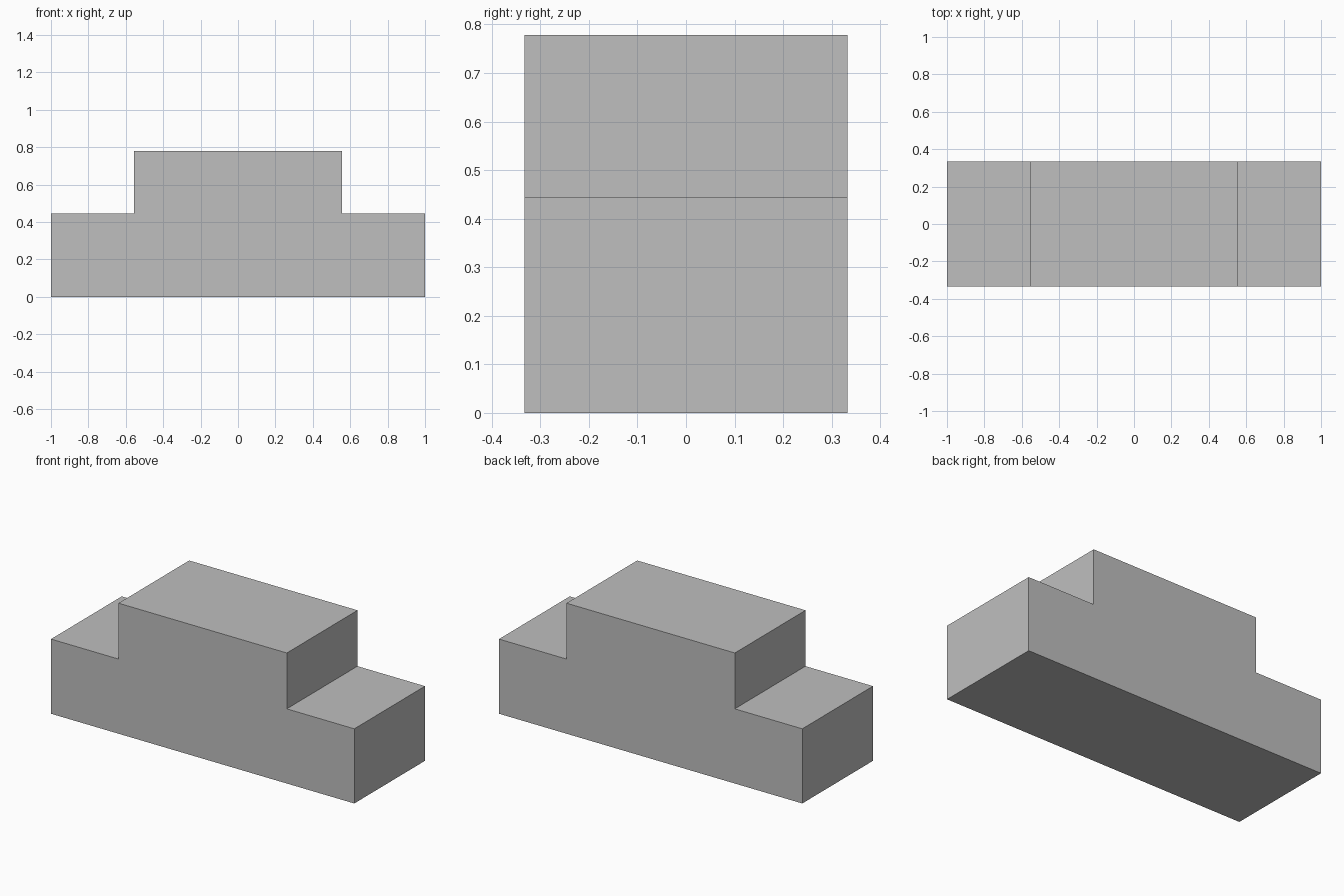
import bpy
import bmesh

cube = bpy.data.objects.get("Cube")
if cube:
    bpy.data.objects.remove(cube, do_unlink=True)

# Plain grey material
GREY = (0.52, 0.52, 0.52, 1.0)
mat = bpy.data.materials.new("grey")
mat.use_nodes = True
mat.diffuse_color = GREY
mat.node_tree.nodes["Principled BSDF"].inputs["Base Color"].default_value = GREY

# Stepped side profile: one half, mirrored across x = 0
HALF_DEPTH = 0.333
half = [(1.0, 0.0), (1.0, 0.445), (0.555, 0.445), (0.555, 0.778)]
profile = half + [(-x, z) for x, z in reversed(half)]

# Stepped block: profile extruded front to back
bm = bmesh.new()
front = bm.faces.new([bm.verts.new((x, -HALF_DEPTH, z)) for x, z in profile])
ext = bmesh.ops.extrude_face_region(bm, geom=[front], use_keep_orig=True)
back = [v for v in ext["geom"] if isinstance(v, bmesh.types.BMVert)]
bmesh.ops.translate(bm, verts=back, vec=(0, 2 * HALF_DEPTH, 0))
bmesh.ops.recalc_face_normals(bm, faces=bm.faces)

mesh = bpy.data.meshes.new("stepped_block")
bm.to_mesh(mesh)
bm.free()
mesh.materials.append(mat)
block = bpy.data.objects.new("stepped_block", mesh)
bpy.context.collection.objects.link(block)
